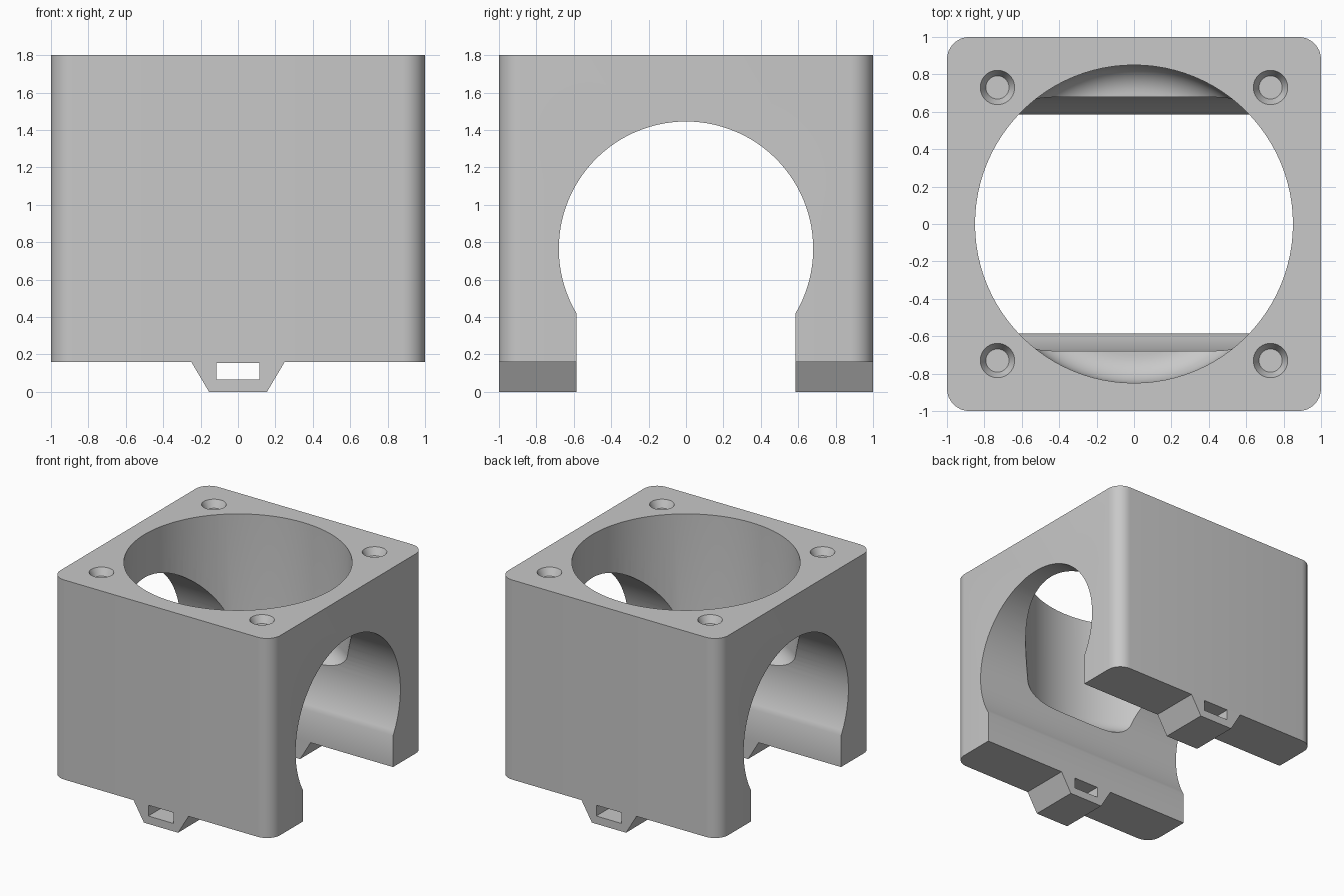
import bpy, bmesh
from math import sin, cos, pi, radians, asin, sqrt
from mathutils import Vector, Matrix

if "Cube" in bpy.data.objects:
    bpy.data.objects.remove(bpy.data.objects["Cube"], do_unlink=True)

grey = bpy.data.materials.new("plain grey")
grey.use_nodes = True
colour = (0.58, 0.58, 0.58, 1)
grey.diffuse_color = colour
grey.node_tree.nodes["Principled BSDF"].inputs["Base Color"].default_value = colour


def finish(name, bm):
    bmesh.ops.recalc_face_normals(bm, faces=bm.faces)
    mesh = bpy.data.meshes.new(name)
    bm.to_mesh(mesh)
    bm.free()
    mesh.materials.append(grey)
    obj = bpy.data.objects.new(name, mesh)
    bpy.context.collection.objects.link(obj)
    return obj


def prism(name, points, start, direction):
    """Extrude a closed outline of 3D points along a direction."""
    bm = bmesh.new()
    face = bm.faces.new([bm.verts.new(p) for p in points])
    top = bmesh.ops.extrude_face_region(bm, geom=[face])
    verts = [v for v in top["geom"] if isinstance(v, bmesh.types.BMVert)]
    bmesh.ops.translate(bm, verts=verts, vec=direction)
    bmesh.ops.translate(bm, verts=bm.verts, vec=start)
    return finish(name, bm)


def lathe(name, profile, centre=(0, 0), steps=96):
    """Revolve (radius, z) points, capped at both ends."""
    bm = bmesh.new()
    rings = [[bm.verts.new((centre[0] + r * cos(2 * pi * i / steps),
                            centre[1] + r * sin(2 * pi * i / steps), z))
              for i in range(steps)] for r, z in profile]
    for a, b in zip(rings, rings[1:]):
        for i in range(steps):
            j = (i + 1) % steps
            bm.faces.new((a[i], a[j], b[j], b[i]))
    bm.faces.new(rings[0])
    bm.faces.new(rings[-1])
    return finish(name, bm)


def cut(target, cutter):
    mod = target.modifiers.new("cut", "BOOLEAN")
    mod.operation = "DIFFERENCE"
    mod.solver = "EXACT"
    mod.object = cutter
    bpy.context.view_layer.objects.active = target
    bpy.ops.object.modifier_apply(modifier=mod.name)
    bpy.data.objects.remove(cutter, do_unlink=True)


def smooth(obj):
    bpy.ops.object.select_all(action="DESELECT")
    obj.select_set(True)
    bpy.context.view_layer.objects.active = obj
    bpy.ops.object.shade_smooth_by_angle(angle=radians(30))


# Housing block with rounded upright edges
BASE, TOP, CORNER = 0.16, 1.8, 0.12
outline = []
for k, (sx, sy) in enumerate([(1, 1), (-1, 1), (-1, -1), (1, -1)]):
    for i in range(9):
        a = pi / 2 * (k + i / 8)
        outline.append((sx * (1 - CORNER) + CORNER * cos(a),
                        sy * (1 - CORNER) + CORNER * sin(a), BASE))
housing = prism("housing", outline, (0, 0, 0), (0, 0, TOP - BASE))

# Keyhole tunnel running from side to side
RADIUS, CENTRE, HALF = 0.68, 0.765, 0.585
low = asin(sqrt(1 - (HALF / RADIUS) ** 2))
tunnel = [(0, HALF, -0.1)]
for i in range(73):
    a = -low + (pi + 2 * low) * i / 72
    tunnel.append((0, RADIUS * cos(a), CENTRE + RADIUS * sin(a)))
tunnel.append((0, -HALF, -0.1))
cut(housing, prism("tunnel_cutter", tunnel, (-1.2, 0, 0), (2.4, 0, 0)))

# Round bore from the top, with a filleted floor
BORE, FLOOR, FILLET = 0.85, 0.77, 0.15
profile = [(BORE, TOP + 0.1)]
for i in range(11):
    a = pi / 2 * i / 10
    profile.append((BORE - FILLET + FILLET * cos(a), FLOOR + FILLET - FILLET * sin(a)))
cut(housing, lathe("bore_cutter", profile))

# Tapered blind screw holes
for x in (-0.73, 0.73):
    for y in (-0.73, 0.73):
        cut(housing, lathe("screw_hole_cutter",
                           [(0.102, TOP + 0.02), (0.092, TOP), (0.062, TOP - 0.06)],
                           (x, y), 40))
smooth(housing)

# Slotted feet under the front and back walls
for name, y in (("front_foot", -1), ("back_foot", HALF)):
    foot = prism(name, [(-0.25, 0, BASE), (-0.155, 0, 0), (0.155, 0, 0), (0.25, 0, BASE)],
                 (0, y, 0), (0, 1 - HALF, 0))
    slot = prism("slot_cutter",
                 [(-0.115, 0, 0.065), (0.115, 0, 0.065), (0.115, 0, 0.154), (-0.115, 0, 0.154)],
                 (0, y - 0.1, 0), (0, 0.7, 0))
    cut(foot, slot)
